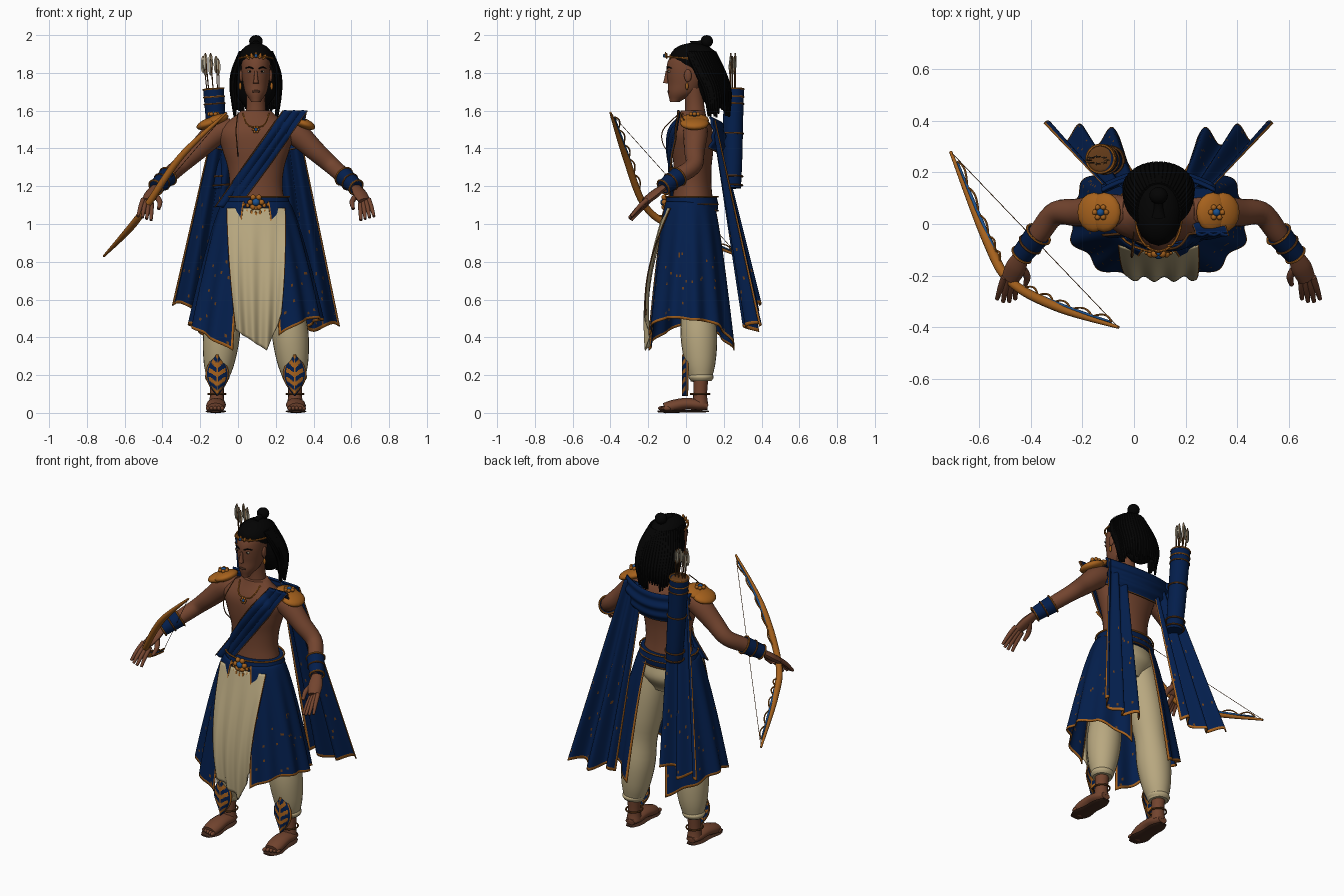
import bpy, bmesh, random
from math import sin, cos, pi, sqrt
from mathutils import Vector, Matrix
random.seed(4)
if "Cube" in bpy.data.objects:
    bpy.data.objects.remove(bpy.data.objects["Cube"])
MIDDLE = .095  # body centre line
FRONT, UP = Vector((0, -1, 0)), Vector((0, 0, 1))

def material(name, *rgb):
    result = bpy.data.materials.new(name)
    result.use_nodes = True
    result.diffuse_color = (*rgb, 1)
    result.node_tree.nodes["Principled BSDF"].inputs["Base Color"].default_value = (*rgb, 1)
    return result

SKIN = material("brown skin", .17, .058, .028)
NAVY = material("navy cloth", .001, .013, .072)
GOLD = material("gold", .38, .12, .012)
BRONZE = material("dark bronze", .13, .045, .01)
CREAM = material("cream cloth", .48, .39, .215)
BLACK = material("black hair", .001, .001, .001)
BLUE = material("bright blue gem", .01, .08, .27)
LEATHER = material("dark brown leather", .055, .022, .012)
IVORY = material("ivory", .45, .4, .29)

def add_mesh(name, bm, materials):
    bmesh.ops.recalc_face_normals(bm, faces=bm.faces)
    mesh = bpy.data.meshes.new(name)
    for face in bm.faces:
        face.smooth = True
    bm.to_mesh(mesh)
    bm.free()
    mesh.set_sharp_from_angle(angle=pi / 3.6)
    for entry in materials:
        mesh.materials.append(entry)
    part = bpy.data.objects.new(name, mesh)
    bpy.context.collection.objects.link(part)
    return part

def bridge(name, rows, materials, closed=True, rule=None):  # closed rows become capped tubes
    bm = bmesh.new()
    verts = [[bm.verts.new(point) for point in row] for row in rows]
    count, last = len(rows[0]), len(rows) - 1
    for j in range(last):
        for i in range(count if closed else count - 1):
            k = (i + 1) % count
            face = bm.faces.new((verts[j][i], verts[j][k], verts[j + 1][k], verts[j + 1][i]))
            if rule:
                face.material_index = rule((2 * i + 1) / (count - 1) - 1, (j + .5) / last)
    if closed:
        bm.faces.new(verts[0])
        bm.faces.new(verts[-1])
    return add_mesh(name, bm, materials)

def sample(keys, u):  # smooth value through evenly spaced keys
    last = len(keys) - 1
    i = min(int(u * last), last - 1)
    t = u * last - i
    p, q, r, s = (keys[max(0, min(last, i + k))] for k in (-1, 0, 1, 2))
    return q + (r - p + (p * 2 - q * 5 + r * 4 - s + (q * 3 - r * 3 + s - p) * t) * t) * t / 2

def steps(count, start=0, end=1):
    return [start + (end - start) * i / count for i in range(count + 1)]

def circle(sides):
    return [(cos(a), sin(a)) for a in steps(sides, 0, 2 * pi)[:-1]]

def loft(name, centres, bottom, top, widths, depths, mat):
    bridge(name, [[(MIDDLE + c * sample(widths, u), sample(centres, u) + s * sample(depths, u), bottom + (top - bottom) * u)
                   for c, s in circle(36)] for u in steps(24)], [mat])

def sweep(name, points, radii, mat, flat=1, sides=12, count=24):  # tube along a smooth path
    points = [Vector(p) for p in points]
    path = [sample(points, u) for u in steps(count)]
    rows, turn, before = [], None, None
    for i, point in enumerate(path):
        along = (path[min(i + 1, count)] - path[max(i - 1, 0)]).normalized()
        turn = before.rotation_difference(along) @ turn if before else along.to_track_quat("Z", "Y")
        before, r = along, sample(radii, i / count)
        rows.append([point + turn @ Vector((r * c, r * flat * s, 0)) for c, s in circle(sides)])
    bridge(name, rows, [mat])

def sheet(name, shape, materials, rule, columns=32, rows=40, thickness=.006):
    part = bridge(name, [[shape(u, v) for u in steps(columns, -1)] for v in steps(rows)], materials, False, rule)
    part.modifiers.new("thickness", "SOLIDIFY").thickness = thickness

def ball(name, place, size, mat, tilt=0, axis="Y"):
    bm = bmesh.new()
    matrix = Matrix.Translation(place) @ Matrix.Rotation(tilt, 4, axis) @ Matrix.Diagonal((*size, 1))
    bmesh.ops.create_uvsphere(bm, u_segments=16, v_segments=10, radius=1, matrix=matrix)
    add_mesh(name, bm, [mat])

def hoop(name, place, axis, width, depth, mat):
    turn = axis.to_track_quat("Z", "Y")
    ring = [Vector(place) + turn @ Vector((width * cos(a), depth * sin(a), 0)) for a in steps(24, 0, 2 * pi)]
    sweep(name, ring, (.005, .005), mat, sides=6)

def flower(name, place, size, axis):
    turn = axis.to_track_quat("Z", "Y")
    for c, s in circle(6):
        ball(name + "_petal", Vector(place) + turn @ Vector((c, s, 0)) * size, [size / 2] * 3, GOLD)
    ball(name + "_gem", place, [size * .7] * 3, BLUE)

# Torso, neck and head
WAIST, COLLAR, SPINE = 1, 1.6, .035
WIDTHS, DEPTHS = (.155, .155, .14, .15, .18, .2, .08), (.115, .11, .1, .1, .11, .105, .06)
loft("torso", (SPINE, SPINE), WAIST, COLLAR, WIDTHS, DEPTHS, SKIN)
sweep("neck", [(MIDDLE, .05, 1.56), (MIDDLE, .04, 1.72)], (.058, .05, .052), SKIN, sides=20)
loft("head", (-.06, -.022, -.005, 0, .003, .01, .015), 1.645, 1.93, (.025, .055, .067, .074, .076, .07, .03),
     (.025, .073, .09, .1, .105, .095, .05), SKIN)
sweep("nose", [(MIDDLE, -.1, 1.81), (MIDDLE, -.107, 1.745)], (.007, .01, .015), SKIN)
ball("lips", (MIDDLE, -.091, 1.702), (.022, .008, .008), LEATHER)

def chest(x, z):  # depth of the body's front surface
    u = min(1, (z - WAIST) / (COLLAR - WAIST))
    return SPINE - sample(DEPTHS, u) * sqrt(max(.3, 1 - ((x - MIDDLE) / sample(WIDTHS, u)) ** 2))

# Hair with tied bun
ball("hair_cap", (MIDDLE, .045, 1.875), (.092, .13, .083), BLACK, -.08, "X")
ball("hair_back", (MIDDLE, .13, 1.76), (.118, .075, .16), BLACK, .2, "X")
for angle in steps(29, -.4, pi + .4):
    c, s = cos(angle), sin(angle)
    sweep("hair_lock", [(MIDDLE + .08 * c, .05 + .1 * s, 1.91), (MIDDLE + .12 * c, .1 + .1 * s, 1.8),
          (MIDDLE + .126 * c, .14 + .09 * s, 1.7), (MIDDLE + .115 * c, .15 + .08 * s, random.uniform(1.56, 1.62))],
          (.012, .015, .014, .005), BLACK, sides=6, count=12)
sweep("bun_stem", [(MIDDLE, .03, 1.94), (MIDDLE, .11, 1.965)], (.03, .018, .02), BLACK)
ball("bun", (MIDDLE, .11, 1.967), (.036, .033, .033), BLACK)

# Tiara and necklaces
sweep("tiara", [(MIDDLE + .088 * sin(a), .02 - .125 * cos(a), 1.875 + .012 * cos(a)) for a in steps(10, -1.5, 1.5)],
      (.005, .005), GOLD, sides=6)
for i in range(-2, 3):
    ball("tiara_leaf", (MIDDLE + .022 * i, .006 * i * i - .108, 1.895 - .005 * abs(i)), (.008, .005, .016), GOLD, .3 * i)
ball("tiara_gem", (MIDDLE, -.116, 1.89), (.008, .006, .01), BLUE)
necklace = [(MIDDLE + .07 * u, 1.515 + .07 * u ** 4) for u in steps(10, -1)]
sweep("necklace", [(x, chest(x, z) - .008, z) for x, z in necklace], (.004, .004), GOLD, sides=6)
flower("pendant", (MIDDLE, chest(MIDDLE, 1.5) - .012, 1.5), .014, FRONT)
sweep("long_chain", [(0, -.03, 1.59), (-.01, -.12, 1.5), (-.005, -.12, 1.42), (0, -.07, 1.36)], (.003, .003), BRONZE, sides=6)

def build_side(side, s):
    def at(across, y, z):
        return Vector((MIDDLE + s * across, y, z))
    # Face details
    ball(side + "eye", at(.032, -.088, 1.807), (.014, .007, .006), IVORY)
    ball(side + "iris", at(.032, -.094, 1.807), (.005, .003, .005), BLACK)
    sweep(side + "brow", [at(.014, -.102, 1.823), at(.036, -.093, 1.83), at(.056, -.075, 1.824)], (.003, .004, .002), BLACK)
    ball(side + "ear", at(.078, .01, 1.785), (.01, .02, .034), SKIN)
    ball(side + "earring", at(.083, .005, 1.73), (.008, .008, .02), GOLD)
    # Arm, hand and bracer
    shoulder, elbow, wrist, knuckles = at(.21, .05, 1.48), at(.4, .04, 1.31), at(.53, -.12, 1.195), at(.575, -.215, 1.12)
    sweep(side + "arm", [at(.13, .05, 1.5), shoulder, shoulder.lerp(elbow, .55), elbow, elbow.lerp(wrist, .5), wrist],
          (.06, .066, .054, .046, .042, .03), SKIN, sides=18)
    sweep(side + "palm", [wrist, wrist.lerp(knuckles, .5), knuckles], (.028, .04, .034), SKIN, .55)
    for k in steps(3, -.5, .5):
        root = knuckles + Vector((s * .045 * k, .01, .02 * k))
        tip = root + Vector((s * (.015 + .025 * k), .03 * abs(k) - .1, -.09))
        sweep(side + "finger", [root, root.lerp(tip, .5) + UP * .006, tip], (.013, .012, .008), SKIN, sides=8, count=8)
    sweep(side + "thumb", [at(.54, -.155, 1.16), at(.51, -.2, 1.12), at(.515, -.235, 1.08)], (.016, .014, .009), SKIN)
    sweep(side + "bracer", [elbow.lerp(wrist, .5), wrist], (.051, .041), NAVY, sides=20)
    for t, mat in zip(steps(2), (GOLD, BRONZE, GOLD)):
        size = .052 - .01 * t
        hoop(side + "bracer_band", elbow.lerp(wrist, (1 + t) / 2), wrist - elbow, size, size, mat)
    # Shoulder pad
    for across in (.21, .25):
        ball(side + "shoulder_pad", at(across, .045, 1.64 - .43 * across), (.068, .077, .028), GOLD, s * .35)
    flower(side + "pad_flower", at(.225, .045, 1.582), .022, UP)
    # Trouser leg, ankle and foot
    hip, cuff, ankle = at(.08, .035, 1.08), at(.205, .08, .17), at(.207, .075, .1)
    sweep(side + "trouser_leg", [hip, hip.lerp(cuff, .5) + Vector((s * .015, 0, 0)), cuff],
          (.08, .092, .102, .1, .09, .097, .082, .055), CREAM, sides=24)
    sweep(side + "trouser_hem", [cuff + UP * .04, cuff], (.055, .066, .055), CREAM, sides=20)
    sweep(side + "ankle", [cuff + UP * .05, ankle, ankle - UP * .06], (.042, .037, .044), SKIN)
    sweep(side + "foot", [at(.208, .115, .035), at(.21, 0, .048), at(.214, -.115, .025)], (.03, .047, .05, .052, .045), SKIN, .62)
    sweep(side + "sandal_sole", [at(.208, .12, .008), at(.214, -.15, .008)], (.025, .046, .046, .056, .03), LEATHER, .15)
    for i in range(5):
        ball(side + "toe", at(.178 + .019 * i, .007 * i - .128, .024), (.011, .02, .012), SKIN)
    hoop(side + "anklet", ankle, UP, .046, .05, BRONZE)
    # Pointed shin guard with leaf chevrons
    def guard(u, v):
        return at(.205 + u * .062 * sin(pi * (.06 + .92 * v)), .03 * u * u - .02, .31 - .22 * v)
    def chevrons(u, v):
        return int(abs(u) > .88 or abs(u) < .08 or (abs(u) < .75 and (v * 4.5 + abs(u) * .8) % 1 < .5))
    sheet(side + "shin_guard", guard, [NAVY, GOLD], chevrons)
    # Side panel of the overskirt
    def panel(u, v):
        angle, fold, flare = 1.2 * u, .014 * v * sin(u * 15), v ** .75
        hem = .49 - .14 * abs(u) ** 2.5 + .06 * max(0, -u) if s > 0 else .47 - .14 * abs(u) ** 1.5
        return at((.174 + .176 * flare + fold) * cos(angle), .02 + (.135 + .11 * flare + fold) * sin(angle), 1.12 + (hem - 1.12) * v)
    def spotted(u, v):
        if abs(u) > .975 or v > .985:
            return 1
        return 2 if v > .4 and random.random() < .018 else 0
    sheet(side + "skirt_panel", panel, [NAVY, GOLD, BRONZE], spotted, 64, 48)
    # Cape strip hanging from the shoulder
    def cape(u, v):
        t = (u + 1) / 2
        wave = (.008 + .03 * v) * sin(t * 15) + .03 * v * t
        low = (.45 if s > 0 else .56) + .02 * sin(t * 9)
        return at(.09 + .06 * v + (.13 + .165 * v) * t, .15 + .185 * v + wave, 1.55 + (low - 1.55) * v)
    sheet(side + "cape", cape, [NAVY, GOLD, BRONZE], spotted, 50, 64)

build_side("left_", 1)
build_side("right_", -1)

# Chest sash, shoulder fold and back drape
def sash(u, v):
    x, z = .3 - .36 * v + .066 * u, COLLAR - .51 * v
    return Vector((x, chest(x, z) - .016 - .004 * sin(u * 9) - .02 * (1 - v) ** 4, z))
def drape(u, v):
    bow = 1 - u * u
    return Vector((MIDDLE + .22 * u, .13 + .06 * bow + .02 * sin(v * pi) + .005 * sin(v * 18), 1.57 - .17 * v - .03 * bow))
def side_trim(u, v):
    return int(abs(u) > .96)
sheet("chest_sash", sash, [NAVY, BRONZE], side_trim, thickness=.01)
sheet("shoulder_fold", lambda u, v: Vector((.3 - .06 * v + .064 * u, .17 * v - .03, 1.53 + .07 * (1 - v) ** 8)), [NAVY, BRONZE], side_trim)
sheet("back_drape", drape, [NAVY, BRONZE], lambda u, v: int(v > .98), thickness=.012)

# Trouser seat, belt, buckle and hanging leaves
loft("trouser_seat", (.035, .04, .03), .9, 1.08, (.1, .162, .162), (.08, .124, .122), CREAM)
loft("belt", (.03, .03), 1.065, 1.145, (.176, .18, .17), (.137, .14, .133), NAVY)
for z, mat in ((1.07, BRONZE), (1.105, BRONZE), (1.145, GOLD)):
    hoop("belt_trim", (MIDDLE, .03, z), UP, .177, .139, mat)
flower("buckle", (MIDDLE, -.115, 1.115), .03, FRONT)
for i in range(-4, 5):
    place = Vector((MIDDLE + .022 * i, .002 * i * i - .12, 1.05 + .006 * abs(i)))
    ball("belt_leaf", place, (.007, .006, .018), GOLD, .12 * i)
    ball("belt_stud", place + UP * .035, (.01, .008, .01), GOLD)

# Front loincloth
def loincloth(u, v):
    hem = .33 + (.08 if u < .35 else .3) * abs(u - .35)
    y = .012 * v * sin(u * 11 + v) + .03 * u * u * (1 - v) - .115 - .1 * sin(v * 2)
    return Vector((MIDDLE + u * (.157 - .035 * v * v) + .015 * v, y, 1.085 + (hem - 1.085) * v))
sheet("loincloth", loincloth, [CREAM, BRONZE], side_trim, 64)

# Quiver and arrows
base, mouth = Vector((-.09, .245, 1.19)), Vector((-.13, .252, 1.715))
sweep("quiver", [base, mouth], (.046, .051, .053, .055), NAVY, sides=24)
ball("quiver_mouth", mouth, (.05, .05, .006), BRONZE)
for t in (.03, .12, .55, .85, .92, 1):
    hoop("quiver_band", base.lerp(mouth, t), mouth - base, .054, .054, GOLD if t > .9 else BRONZE)
for i, (c, s) in enumerate(circle(8)):
    foot = mouth + Vector((.032 * c, .014 * s - .005, -.03))
    tip = foot + Vector((.008 * c - .015, 0, .19 + .015 * (i % 3)))
    sweep("arrow_shaft", [foot, tip], (.003, .003), BRONZE, sides=6)
    for size in ((.002, .007, .045), (.012, .002, .045)):
        ball("arrow_feather", tip - UP * .045, size, IVORY)

# Bow with string and looping ornament
top, grip, bottom = Vector((-.06, -.4, 1.59)), Vector((-.48, -.22, 1.1)), Vector((-.71, .28, .83))
limbs = [top, Vector((-.3, -.32, 1.36)), grip, Vector((-.57, -.06, .98)), bottom]
sweep("bow", limbs, (.006, .018, .018, .019, .006), GOLD, count=48)
sweep("bow_string", [top, bottom], (.0015, .0015), BRONZE, sides=6)
inward = (top.lerp(bottom, .5) - grip).normalized()
for start, end in ((.05, .42), (.62, .95)):
    sweep("bow_loops", [sample(limbs, u) + inward * (.014 + .022 * abs(sin(i * pi / 6)))
          for i, u in enumerate(steps(30, start, end))], (.004, .004), GOLD, sides=6, count=60)
    sweep("bow_inlay", [sample(limbs, u) + inward * .014 for u in steps(8, start, end)], (.004, .008, .004), BLUE, sides=8)
